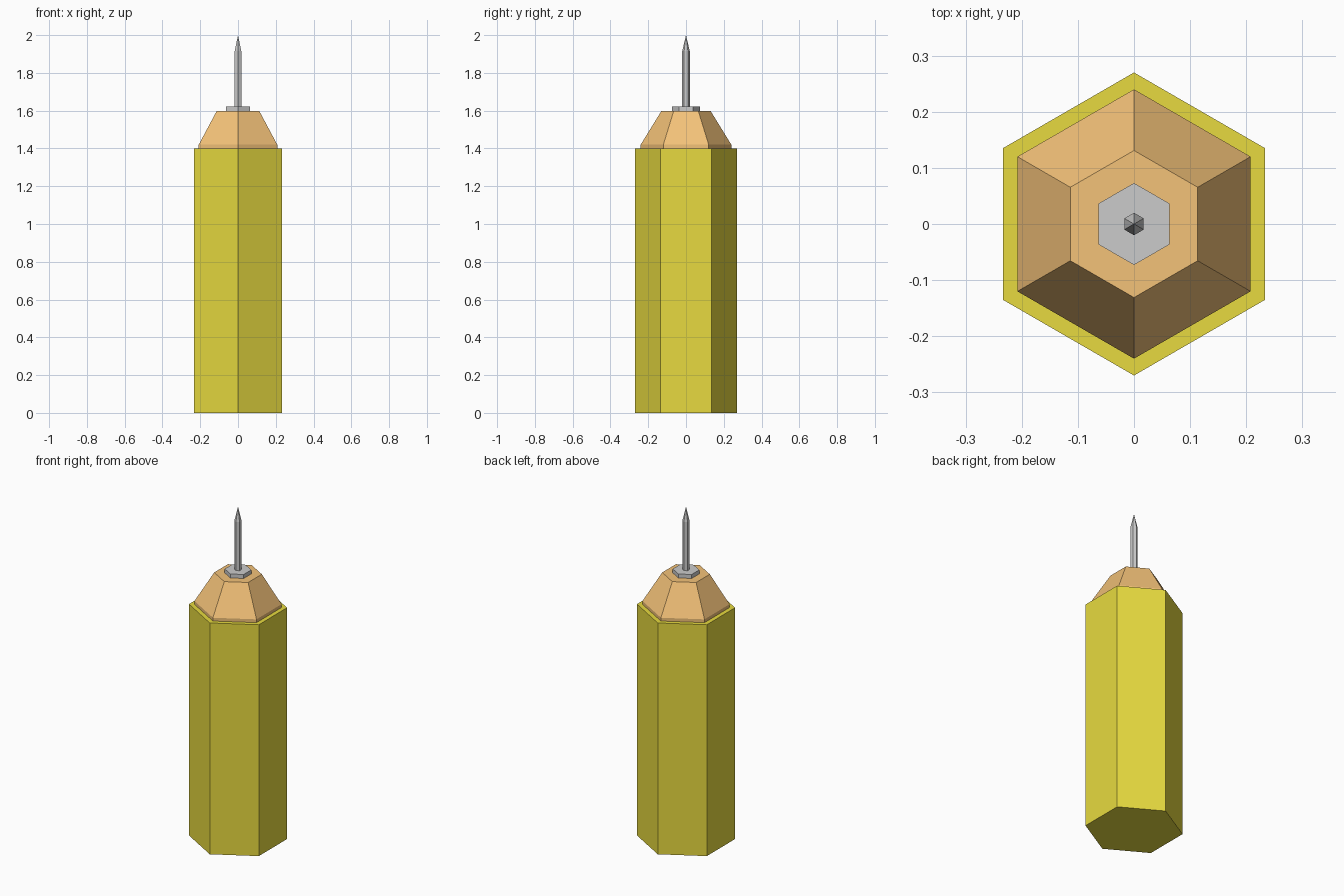
import bpy, bmesh, math

if "Cube" in bpy.data.objects:
    bpy.data.objects.remove(bpy.data.objects["Cube"])

def material(name, color):
    m = bpy.data.materials.new(name)
    m.diffuse_color = (*color, 1)
    m.use_nodes = True
    m.node_tree.nodes["Principled BSDF"].inputs["Base Color"].default_value = m.diffuse_color
    return m

def hex_loft(name, profile, mat=None):
    """Closed six-sided solid from (corner radius, z) rings; radius 0 is a point."""
    bm = bmesh.new()
    rings = []
    for r, z in profile:
        if r == 0:
            rings.append([bm.verts.new((0, 0, z))] * 6)
        else:
            angles = [math.radians(30 + 60 * i) for i in range(6)]
            rings.append([bm.verts.new((r * math.cos(a), r * math.sin(a), z)) for a in angles])
    for lo, hi in zip(rings, rings[1:]):
        for i in range(6):
            j = (i + 1) % 6
            corners = [lo[i], lo[j], hi[j], hi[i]]
            bm.faces.new(list(dict.fromkeys(corners)))
    for ring in (rings[0], rings[-1]):
        if len(set(ring)) == 6:
            bm.faces.new(ring)
    bmesh.ops.recalc_face_normals(bm, faces=bm.faces)
    mesh = bpy.data.meshes.new(name)
    bm.to_mesh(mesh)
    bm.free()
    if mat:
        mesh.materials.append(mat)
    obj = bpy.data.objects.new(name, mesh)
    bpy.context.collection.objects.link(obj)
    return obj

yellow = material("yellow", (0.80, 0.70, 0.05))
orange = material("orange", (0.90, 0.54, 0.19))

# Hexagonal handle
hex_loft("handle", [(0.27, 0), (0.27, 1.4)], yellow)
# Tapered shoulder with a short straight foot
hex_loft("shoulder", [(0.24, 1.4), (0.24, 1.42), (0.131, 1.597)], orange)
# Grey collar and pointed needle
hex_loft("collar", [(0.073, 1.597), (0.073, 1.621)])
hex_loft("needle", [(0.02, 1.621), (0.02, 1.915), (0, 2.0)])
